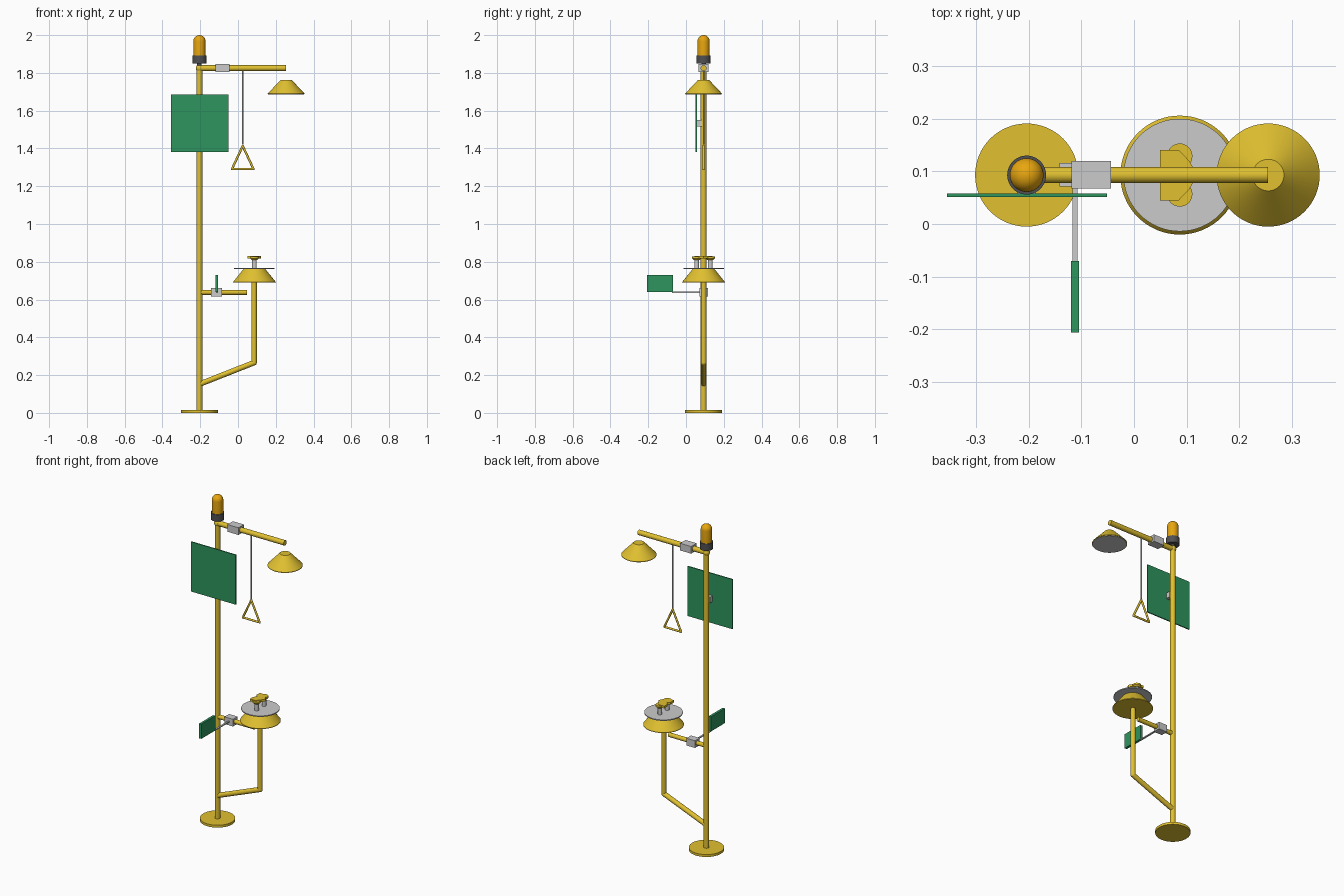
import bpy, bmesh, math
from mathutils import Vector

if "Cube" in bpy.data.objects:
    bpy.data.objects.remove(bpy.data.objects["Cube"])

PX, PY = -0.204, 0.093          # pole axis; all pipes lie in the plane y = PY
HX, EX = 0.255, 0.087           # shower head and eyewash axes


def material(name, rgb):
    m = bpy.data.materials.new(name)
    m.diffuse_color = (*rgb, 1)
    m.use_nodes = True
    m.node_tree.nodes["Principled BSDF"].inputs["Base Color"].default_value = m.diffuse_color
    return m


YELLOW = material("yellow", (0.75, 0.53, 0.03))
GREEN = material("green", (0.027, 0.30, 0.11))
ORANGE = material("orange", (0.80, 0.38, 0.005))
DARK = material("dark", (0.08, 0.08, 0.085))
GREY = None


def finish(name, bm, mat, smooth=True):
    bmesh.ops.recalc_face_normals(bm, faces=bm.faces)
    me = bpy.data.meshes.new(name)
    bm.to_mesh(me)
    bm.free()
    ob = bpy.data.objects.new(name, me)
    bpy.context.collection.objects.link(ob)
    if mat:
        me.materials.append(mat)
    if smooth:
        bpy.ops.object.select_all(action='DESELECT')
        ob.select_set(True)
        bpy.context.view_layer.objects.active = ob
        bpy.ops.object.shade_smooth_by_angle(angle=math.radians(35))
    return ob


def lathe(name, x, y, profile, mat, n=48):
    """Revolve (radius, z) points about a vertical axis; ends are closed."""
    bm = bmesh.new()
    rings = []
    for r, z in profile:
        if r < 1e-6:
            rings.append([bm.verts.new((x, y, z))])
        else:
            rings.append([bm.verts.new((x + r * math.cos(2 * math.pi * i / n),
                                        y + r * math.sin(2 * math.pi * i / n), z)) for i in range(n)])
    for a, b in zip(rings, rings[1:]):
        for i in range(n):
            j = (i + 1) % n
            if len(a) == 1:
                bm.faces.new((a[0], b[j], b[i]))
            elif len(b) == 1:
                bm.faces.new((a[i], a[j], b[0]))
            else:
                bm.faces.new((a[i], a[j], b[j], b[i]))
    for ring in (rings[0], rings[-1]):
        if len(ring) > 1:
            bm.faces.new(ring)
    return finish(name, bm, mat)


def pipe(name, points, r, mat, n=20):
    """Straight tubes between points, with ball joints at inner points."""
    bm = bmesh.new()
    pts = [Vector(p) for p in points]
    for a, b in zip(pts, pts[1:]):
        d = b - a
        mtx = d.to_track_quat('Z', 'Y').to_matrix().to_4x4()
        mtx.translation = (a + b) / 2
        bmesh.ops.create_cone(bm, cap_ends=True, segments=n, radius1=r, radius2=r,
                              depth=d.length, matrix=mtx)
    for p in pts[1:-1]:
        s = bmesh.ops.create_uvsphere(bm, u_segments=n, v_segments=10, radius=r)
        bmesh.ops.translate(bm, verts=s["verts"], vec=p)
    return finish(name, bm, mat)


def box(name, lo, hi, mat):
    bm = bmesh.new()
    lo, hi = Vector(lo), Vector(hi)
    bmesh.ops.create_cube(bm, size=1)
    bmesh.ops.scale(bm, verts=bm.verts, vec=hi - lo)
    bmesh.ops.translate(bm, verts=bm.verts, vec=(lo + hi) / 2)
    return finish(name, bm, mat, False)


# Pole, base and elbow
lathe("base_plate", PX, PY, [(0.098, 0), (0.098, 0.015)], YELLOW, 64)
pipe("main_pole", [(PX, PY, 0.01), (PX, PY, 1.825), (HX, PY, 1.825)], 0.0155, YELLOW)
elbow = [(0.0195 * math.sin(math.pi * i / 12), 1.825 - 0.0195 * math.cos(math.pi * i / 12))
         for i in range(13)]
lathe("top_elbow", PX, PY, elbow, YELLOW, 24)

# Warning beacon
lathe("beacon_stem", PX, PY, [(0.012, 1.83), (0.012, 1.855)], DARK)
lathe("beacon_collar", PX, PY, [(0.037, 1.85), (0.037, 1.892)], DARK)
dome = [(0.032 * math.cos(math.pi / 2 * i / 10), 1.968 + 0.032 * math.sin(math.pi / 2 * i / 10))
        for i in range(10)]
lathe("beacon_dome", PX, PY, [(0.032, 1.89)] + dome + [(0, 2.0)], ORANGE)

# Shower head with grey underside
lathe("shower_head", HX, PY, [(0.098, 1.687), (0.098, 1.690), (0.030, 1.762)], YELLOW, 64)
lathe("shower_face", HX, PY, [(0.095, 1.685), (0.095, 1.690)], GREY, 64)

# Shower valve, pull rod and triangular handle
box("shower_valve", (-0.119, 0.067, 1.804), (-0.044, 0.12, 1.848), GREY)
pipe("pull_rod", [(0.025, PY, 1.42), (0.025, PY, 1.815)], 0.004, GREY, 12)
tri = [(0.025, PY, 1.413), (-0.032, PY, 1.291), (0.082, PY, 1.291)]
pipe("pull_handle", tri + tri[:2], 0.006, YELLOW, 12)

# Sign and bracket
box("sign_panel", (-0.355, 0.051, 1.38), (-0.051, 0.058, 1.685), GREEN)
box("sign_bracket", (PX - 0.018, 0.058, 1.515), (PX + 0.018, 0.084, 1.55), GREY)

# Eyewash supply pipes
pipe("eyewash_pipe", [(PX, PY, 0.152), (0.085, PY, 0.266), (0.085, PY, 0.70)], 0.0145, YELLOW)
pipe("valve_arm", [(PX, PY, 0.638), (0.048, PY, 0.638)], 0.013, YELLOW)
box("eyewash_valve", (-0.142, 0.071, 0.616), (-0.084, 0.116, 0.660), GREY)

# Push lever and green flag
box("lever_rod", (-0.117, -0.075, 0.636), (-0.107, 0.08, 0.642), GREY)
box("push_flag", (-0.120, -0.206, 0.640), (-0.105, -0.070, 0.730), GREEN)

# Eyewash bowl and cover
lathe("eyewash_bowl", EX, PY, [(0.113, 0.69), (0.113, 0.693), (0.055, 0.765)], YELLOW, 64)
lathe("bowl_cover", EX, PY, [(0.107, 0.762), (0.107, 0.768)], GREY, 64)

# Twin spray nozzles
for side, s in (("front", -1), ("back", 1)):
    y = PY + 0.036 * s
    lathe(side + "_nozzle_post", EX, y, [(0.012, 0.765), (0.012, 0.815)], GREY, 24)
    lathe(side + "_nozzle_cap", EX, y, [(0.016, 0.81), (0.024, 0.818), (0.024, 0.828)], YELLOW, 32)

# Chevron bridge joining the nozzles
bm = bmesh.new()
outline = [(0.049, 0.045), (0.085, 0.045), (0.105, 0.066), (0.121, PY), (0.105, 0.12),
           (0.085, 0.141), (0.049, 0.141), (0.049, 0.108), (0.066, PY), (0.049, 0.078)]
face = bm.faces.new([bm.verts.new((x, y, 0.817)) for x, y in outline])
ext = bmesh.ops.extrude_face_region(bm, geom=[face])
bmesh.ops.translate(bm, verts=[v for v in ext["geom"] if isinstance(v, bmesh.types.BMVert)], vec=(0, 0, 0.014))
finish("nozzle_bridge", bm, YELLOW, False)
